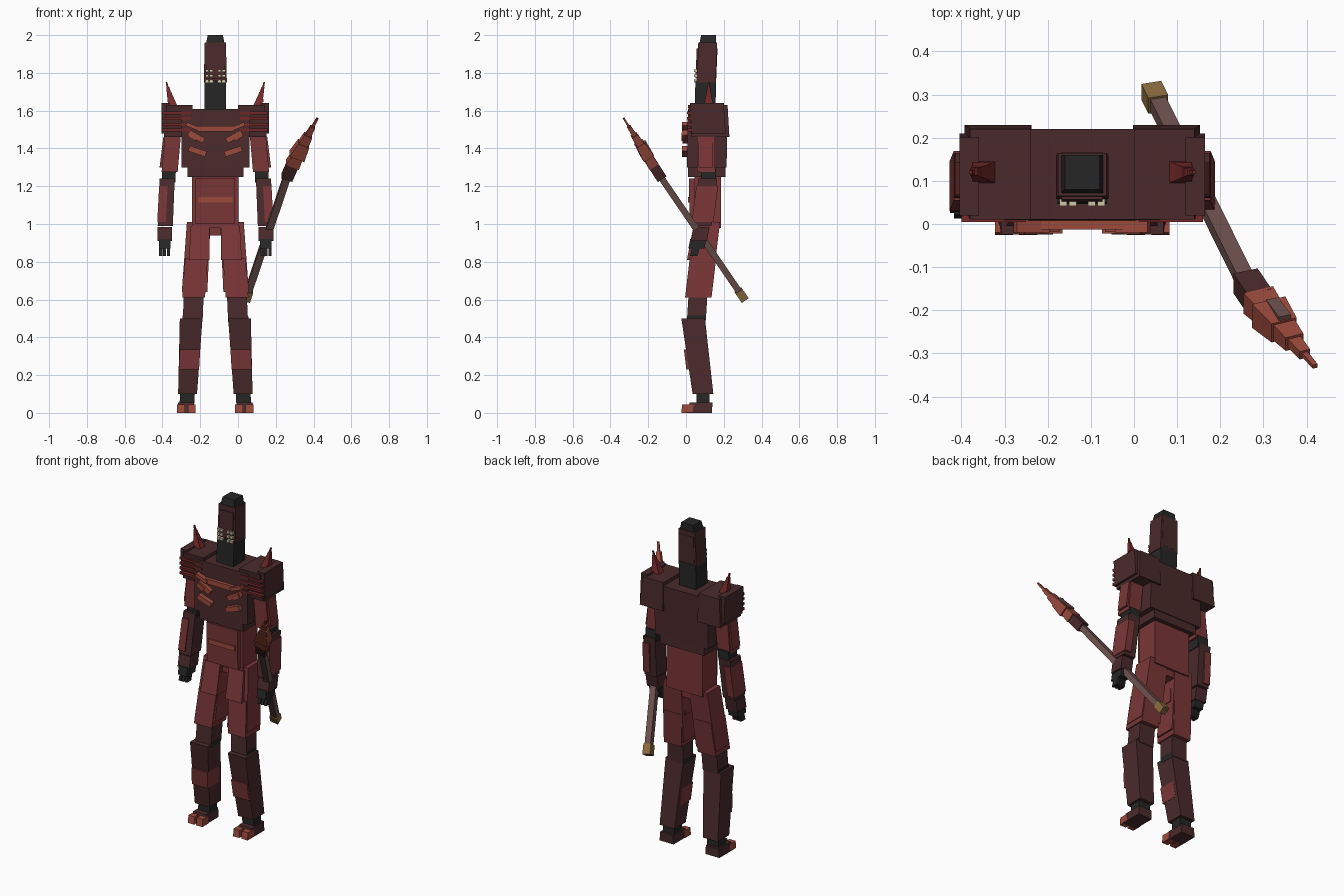
import bpy
import bmesh
from mathutils import Vector

if "Cube" in bpy.data.objects:
    bpy.data.objects.remove(bpy.data.objects["Cube"])

MIDLINE = Vector((-0.12, 0, 0))


def make_material(name, red, green, blue):
    def linear(c):
        c /= 255
        return c / 12.92 if c < 0.04 else ((c + 0.055) / 1.055) ** 2.4
    color = (linear(red), linear(green), linear(blue), 1)
    mat = bpy.data.materials.new(name)
    mat.use_nodes = True
    mat.diffuse_color = color
    for node in mat.node_tree.nodes:
        if node.type == "BSDF_PRINCIPLED":
            node.inputs["Base Color"].default_value = color
    return mat


maroon = make_material("dark maroon armour", 74, 42, 43)
red = make_material("red cloth", 122, 54, 55)
crimson = make_material("crimson spike", 118, 42, 42)
rust = make_material("rust orange trim", 156, 74, 60)
black = make_material("black joints", 38, 38, 38)
wood = make_material("brown shaft", 110, 82, 78)
gold = make_material("gold cap", 142, 110, 64)
cream = make_material("cream teeth", 212, 198, 168)


def loft(name, mat, low_ring, high_ring):
    """Closed solid between two four-cornered rings."""
    bm = bmesh.new()
    low = [bm.verts.new(p) for p in low_ring]
    high = [bm.verts.new(p) for p in high_ring]
    bm.faces.new(low)
    bm.faces.new(high)
    for i in range(4):
        j = (i + 1) % 4
        bm.faces.new((low[i], low[j], high[j], high[i]))
    bmesh.ops.recalc_face_normals(bm, faces=bm.faces)
    mesh = bpy.data.meshes.new(name)
    bm.to_mesh(mesh)
    bm.free()
    mesh.materials.append(mat)
    obj = bpy.data.objects.new(name, mesh)
    bpy.context.collection.objects.link(obj)
    return obj


def ring(center, across, along, size):
    a, b = across * size[0] / 2, along * size[1] / 2
    return [center - a - b, center + a - b, center + a + b, center - a + b]


def block(name, mat, low, high, size, top_size=None, side=1):
    """Upright tapered box between two face centres, measured from the midline."""
    flip = Vector((side, 1, 1))
    x, y = Vector((1, 0, 0)), Vector((0, 1, 0))
    low, high = (Vector(p) * flip + MIDLINE for p in (low, high))
    loft(name, mat, ring(low, x, y, size), ring(high, x, y, top_size or size))


def pair(name, *args):
    for side, label in ((1, "left_"), (-1, "right_")):
        block(label + name, *args, side=side)


def beam(name, mat, start, end, size, end_size=None):
    """Box that follows a slanted line, in world positions."""
    start, end = Vector(start), Vector(end)
    direction = (end - start).normalized()
    along = direction.cross(Vector((1, 0, 0))).normalized()
    across = along.cross(direction)
    loft(name, mat, ring(start, across, along, size),
         ring(end, across, along, end_size or size))


def beam_pair(name, mat, start, end, size):
    for side, label in ((1, "left_"), (-1, "right_")):
        flip = Vector((side, 1, 1))
        beam(label + name, mat, Vector(start) * flip + MIDLINE,
             Vector(end) * flip + MIDLINE, size)


# Head and neck
block("neck", black, (0, 0.1, 1.58), (0, 0.105, 1.76), (0.115, 0.11))
block("head", maroon, (0, 0.108, 1.75), (0, 0.115, 1.96), (0.122, 0.1), (0.112, 0.1))
block("face_plate", maroon, (0, 0.105, 1.77), (0, 0.112, 1.93), (0.095, 0.11))
block("head_cap", black, (0, 0.115, 1.95), (0, 0.12, 2), (0.1, 0.09), (0.08, 0.08))
for row in range(3):
    z = 1.75 + row * 0.027
    for column in (0.022, 0.044):
        pair("tooth", cream, (column, 0.05, z), (column, 0.05, z + 0.015), (0.018, 0.016))

# Torso
block("chest", maroon, (0, 0.11, 1.3), (0, 0.115, 1.61), (0.36, 0.21))
block("lower_chest", maroon, (0, 0.11, 1.25), (0, 0.11, 1.31), (0.296, 0.2))
block("waist", red, (0, 0.115, 0.98), (0, 0.115, 1.26), (0.245, 0.14))
block("belly_panel", red, (0, 0.04, 1), (0, 0.035, 1.24), (0.21, 0.04))
block("belt_plate", rust, (0, 0.02, 1.115), (0, 0.02, 1.143), (0.18, 0.02))
block("pelvis", red, (0, 0.115, 0.94), (0, 0.115, 1), (0.15, 0.11))

# Chest trim
block("collar_trim", rust, (0, 0, 1.49), (0, 0, 1.52), (0.19, 0.025))
beam_pair("collar_end", rust, (0.08, -0.005, 1.5), (0.155, -0.005, 1.53), (0.02, 0.03))
beam_pair("upper_rib", rust, (0.06, -0.005, 1.44), (0.14, -0.005, 1.485), (0.03, 0.026))
beam_pair("upper_rib_tip", rust, (0.1, -0.012, 1.45), (0.14, -0.012, 1.475), (0.025, 0.022))
beam_pair("lower_rib", rust, (0.05, -0.005, 1.37), (0.14, -0.005, 1.4), (0.03, 0.034))

# Shoulders with stripes and stepped spikes
pair("shoulder", maroon, (0.195, 0.13, 1.46), (0.19, 0.115, 1.63), (0.155, 0.2), (0.14, 0.21))
pair("shoulder_plate", maroon, (0.262, 0.12, 1.48), (0.262, 0.11, 1.64), (0.045, 0.18))
for row in range(4):
    z = 1.49 + row * 0.03
    pair("shoulder_stripe", crimson, (0.205, 0.022, z), (0.205, 0.02, z + 0.016), (0.15, 0.03))
for step in range(5):
    z, width = 1.62 + step * 0.026, 0.055 - step * 0.011
    x = 0.225 + step * 0.007
    pair("shoulder_spike", crimson, (x, 0.12, z), (x + 0.006, 0.12, z + 0.028),
         (width, width), (width * 0.7, width * 0.7))

# Arms
pair("upper_arm", red, (0.242, 0.105, 1.275), (0.224, 0.105, 1.48), (0.085, 0.095))
pair("upper_arm_guard", red, (0.27, 0.105, 1.3), (0.25, 0.105, 1.46), (0.05, 0.075))
pair("elbow", black, (0.247, 0.12, 1.22), (0.245, 0.12, 1.29), (0.072, 0.08))
pair("forearm", maroon, (0.265, 0.085, 0.99), (0.255, 0.115, 1.24), (0.08, 0.1))
pair("forearm_guard", red, (0.285, 0.088, 1.01), (0.275, 0.112, 1.2), (0.045, 0.115))
pair("wrist_cuff", maroon, (0.268, 0.068, 0.91), (0.268, 0.082, 0.985), (0.078, 0.085))
pair("hand", black, (0.267, 0.055, 0.87), (0.267, 0.065, 0.92), (0.06, 0.085))
for finger in range(3):
    x = 0.247 + finger * 0.021
    pair("finger", black, (x, 0.04, 0.83), (x, 0.055, 0.88), (0.016, 0.04))

# Legs
pair("thigh", red, (0.11, 0.07, 0.64), (0.088, 0.118, 1.01), (0.135, 0.13), (0.125, 0.125))
pair("thigh_front", red, (0.085, 0.07, 0.81), (0.08, 0.09, 0.99), (0.11, 0.13), (0.1, 0.1))
pair("thigh_flare", red, (0.115, 0.065, 0.61), (0.1, 0.09, 0.82), (0.12, 0.14))
pair("knee", maroon, (0.12, 0.055, 0.49), (0.113, 0.065, 0.65), (0.105, 0.1))
pair("knee_joint", black, (0.122, 0.055, 0.48), (0.12, 0.055, 0.515), (0.108, 0.09))
pair("shin", maroon, (0.147, 0.09, 0.1), (0.128, 0.038, 0.5), (0.1, 0.11), (0.12, 0.125))
pair("shin_band", red, (0.14, 0.057, 0.23), (0.134, 0.044, 0.335), (0.108, 0.11))
pair("ankle", black, (0.15, 0.09, 0.05), (0.147, 0.09, 0.12), (0.078, 0.07))
pair("foot", maroon, (0.155, 0.07, 0), (0.155, 0.08, 0.055), (0.095, 0.135), (0.085, 0.12))
for toe in (0.125, 0.181):
    pair("toe", rust, (toe, 0.005, 0), (toe, 0.01, 0.045), (0.042, 0.06))

# Spear: shaft, cap, collar and stepped head
butt, neck, tip = Vector((0.04, 0.31, 0.6)), Vector((0.27, -0.155, 1.28)), Vector((0.42, -0.33, 1.56))
beam("spear_shaft", wood, butt, neck, (0.038, 0.034))
beam("spear_cap", gold, butt, butt.lerp(neck, 0.07), (0.048, 0.044))
beam("spear_collar", maroon, butt.lerp(neck, 0.95), neck.lerp(tip, 0.14), (0.06, 0.055))
widths = (0.075, 0.085, 0.06, 0.035, 0.016)
for i, width in enumerate(widths):
    start = 0.12 + i * 0.16
    beam("spear_head", rust, neck.lerp(tip, start), neck.lerp(tip, min(start + 0.24, 1)),
         (width, width * 0.75), (width * 0.75, width * 0.6))
beam("spear_barb", wood, (0.32, -0.19, 1.36), (0.35, -0.23, 1.43), (0.03, 0.04))
